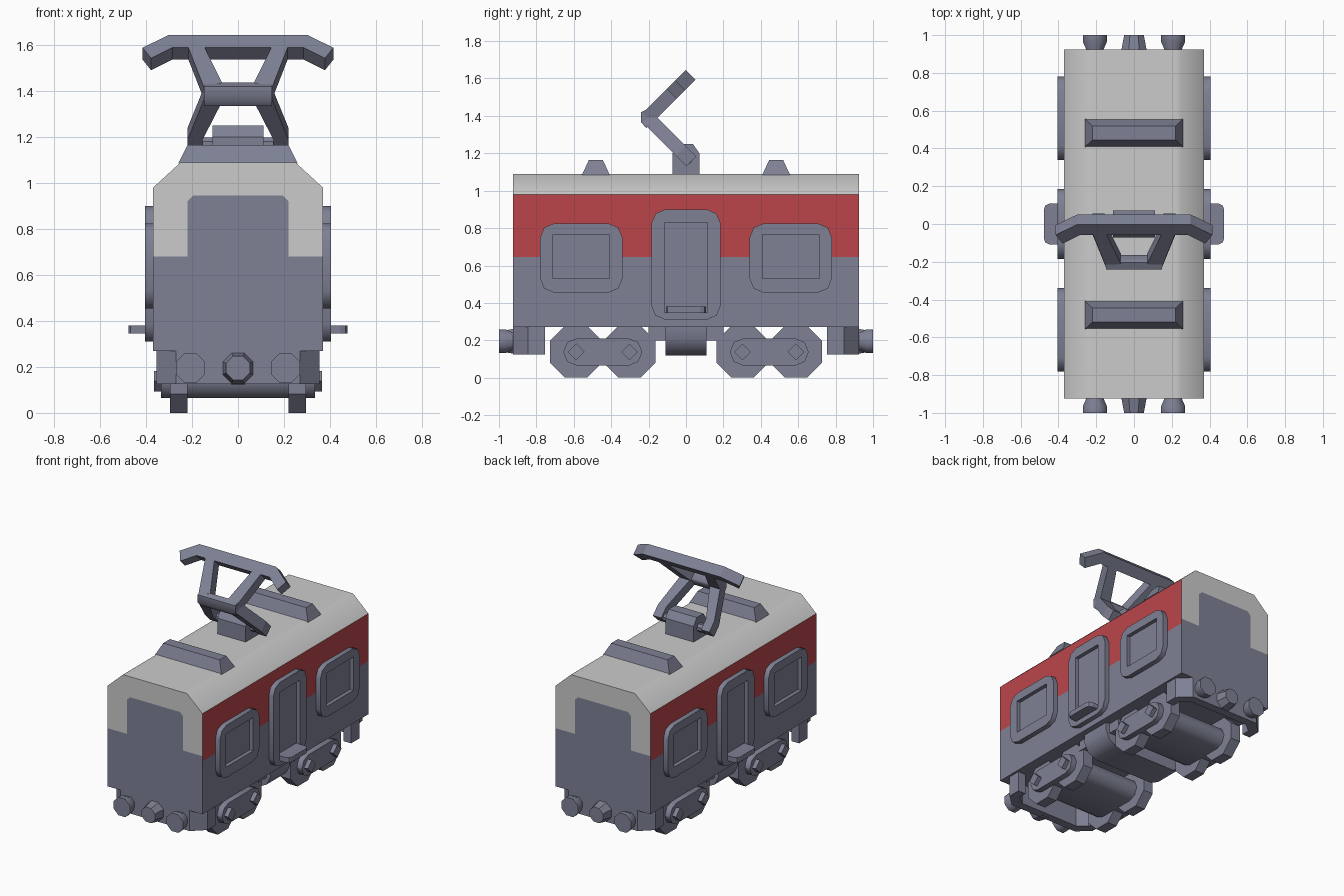
import bpy, bmesh, math
from mathutils import Vector

if "Cube" in bpy.data.objects:
    bpy.data.objects.remove(bpy.data.objects["Cube"])


def material(name, rgb):
    m = bpy.data.materials.new(name)
    m.diffuse_color = (*rgb, 1)
    m.use_nodes = True
    m.node_tree.nodes["Principled BSDF"].inputs["Base Color"].default_value = m.diffuse_color
    return m


SLATE = material("slate", (0.21, 0.22, 0.30))
GREY = material("light grey", (0.60, 0.60, 0.60))
RED = material("red", (0.50, 0.06, 0.07))

# Maps from (profile u, profile v, depth w) to model space
ALONG_X = lambda u, v, w: Vector((w, u, v))
ALONG_Y = lambda u, v, w: Vector((u, w, v))
ALONG_Z = lambda u, v, w: Vector((u, v, w))
R = math.sqrt(0.5)
ELBOW_Y, ELBOW_Z = -0.205, 1.39
UPPER = lambda u, s, w: Vector((u, ELBOW_Y + R * (s - w), ELBOW_Z + R * (s + w)))
LOWER = lambda u, s, w: Vector((u, ELBOW_Y + R * (s + w), ELBOW_Z + R * (w - s)))


def finish(name, bm, mats=(SLATE,), smooth=None):
    bmesh.ops.recalc_face_normals(bm, faces=bm.faces[:])
    me = bpy.data.meshes.new(name)
    bm.to_mesh(me)
    bm.free()
    for m in mats:
        me.materials.append(m)
    ob = bpy.data.objects.new(name, me)
    bpy.context.collection.objects.link(ob)
    if smooth:
        bpy.ops.object.select_all(action='DESELECT')
        ob.select_set(True)
        bpy.context.view_layer.objects.active = ob
        bpy.ops.object.shade_smooth_by_angle(angle=math.radians(smooth))
    return ob


def loft(name, rings, place, smooth=None):
    """Solid through matching rings [(points, depth), ...]."""
    bm = bmesh.new()
    loops = [[bm.verts.new(place(u, v, w)) for u, v in pts] for pts, w in rings]
    n = len(loops[0])
    for a, b in zip(loops, loops[1:]):
        for i in range(n):
            bm.faces.new((a[i], a[(i + 1) % n], b[(i + 1) % n], b[i]))
    bm.faces.new(loops[0])
    bm.faces.new(loops[-1])
    return finish(name, bm, smooth=smooth)


def prism(name, pts, w0, w1, place, smooth=None):
    return loft(name, [(pts, w0), (pts, w1)], place, smooth)


def circle(cu, cv, r, n, turn=0.5):
    return [(cu + r * math.cos((i + turn) * math.tau / n),
             cv + r * math.sin((i + turn) * math.tau / n)) for i in range(n)]


def rect(u0, u1, v0, v1):
    return [(u0, v0), (u1, v0), (u1, v1), (u0, v1)]


def rounded(u0, u1, v0, v1, r):
    pts = []
    for k, (cu, cv) in enumerate(((u1 - r, v1 - r), (u0 + r, v1 - r), (u0 + r, v0 + r), (u1 - r, v0 + r))):
        for j in range(3):
            a = (k + j / 2) * math.pi / 2
            pts.append((cu + r * math.cos(a), cv + r * math.sin(a)))
    return pts


def frame(name, outer, inner, w0, w1):
    """Side frame with a rectangular opening."""
    bm = bmesh.new()
    for pts in (outer, inner):
        vs = [bm.verts.new(ALONG_X(u, v, w0)) for u, v in pts]
        for i in range(len(vs)):
            bm.edges.new((vs[i], vs[(i + 1) % len(vs)]))
    bmesh.ops.triangle_fill(bm, use_beauty=True, edges=bm.edges[:])
    out = bmesh.ops.extrude_face_region(bm, geom=bm.faces[:])["geom"]
    bmesh.ops.translate(bm, vec=(w1 - w0, 0, 0),
                        verts=[g for g in out if isinstance(g, bmesh.types.BMVert)])
    return finish(name, bm, smooth=50)


def both(half):
    """Full symmetric outline from its +u half."""
    return half + [(-u, v) for u, v in reversed(half)]


# Body shell: slate below, red band, grey roof, painted ends
bm = bmesh.new()
profile = both([(0.37, 0.27), (0.37, 0.645), (0.37, 0.98), (0.25, 1.09)])
a, b = [[bm.verts.new((x, y, z)) for x, z in profile] for y in (-0.925, 0.925)]
n = len(profile)
for i in range(n):
    f = bm.faces.new((a[i], a[(i + 1) % n], b[(i + 1) % n], b[i]))
    z = f.calc_center_median().z
    f.material_index = 1 if z > 0.99 else 2 if z > 0.645 else 0
ends = bm.faces.layers.int.new("end")
for loop in (a, b):
    bm.faces.new(loop)[ends] = 1
cuts = [((0, 0, 0.68), (0, 0, 1)), ((0, 0, 0.945), (0, 0, 1)),
        ((0.22, 0, 0), (1, 0, 0)), ((-0.22, 0, 0), (1, 0, 0)),
        ((0.22, 0, 0.92), (1, 0, 1)), ((-0.22, 0, 0.92), (-1, 0, 1))]
for co, no in cuts:
    faces = [f for f in bm.faces if f[ends]]
    geom = set(faces)
    for f in faces:
        geom.update(f.edges, f.verts)
    bmesh.ops.bisect_plane(bm, geom=list(geom), plane_co=co, plane_no=no)
for f in bm.faces:
    if f[ends]:
        c = f.calc_center_median()
        x = abs(c.x)
        panel = x < 0.22 and c.z < 0.945 and x + c.z < 1.14
        f.material_index = 0 if c.z < 0.68 or panel else 1
finish("body", bm, (SLATE, GREY, RED), smooth=45)

# Side windows, doors and steps
for s, side in ((1, "right"), (-1, "left")):
    openings = [("rear_window", 0.56, 0.22, 0.455, 0.825, 0.15, 0.53, 0.765),
                ("front_window", -0.56, 0.22, 0.455, 0.825, 0.15, 0.53, 0.765),
                ("door", 0, 0.185, 0.31, 0.90, 0.115, 0.35, 0.83)]
    for part, y, h, z0, z1, ih, iz0, iz1 in openings:
        inner = rect(y - ih, y + ih, iz0, iz1)
        frame(f"{side}_{part}_frame", rounded(y - h, y + h, z0, z1, 0.075), inner, s * 0.365, s * 0.405)
        prism(f"{side}_{part}_pane", inner, s * 0.365, s * 0.378, ALONG_X)
    step = [(s * x, y) for x, y in rounded(0.33, 0.477, -0.108, 0.108, 0.03)]
    prism(f"{side}_step", step, 0.345, 0.38, ALONG_Z)

# Underframe and centre equipment box
prism("underframe", rect(-0.20, 0.20, 0.20, 0.28), -0.30, 0.30, ALONG_X)
prism("equipment_box", both([(0.33, 0.28), (0.33, 0.21), (0.30, 0.15), (0.24, 0.12)]),
      -0.11, 0.11, ALONG_Y, smooth=50)

# Bogies, wheels and axle bolts
for e, end in ((-1, "front"), (1, "rear")):
    cy = e * 0.445
    prism(f"{end}_bogie", rounded(cy - 0.21, cy + 0.21, 0.065, 0.21, 0.07), -0.335, 0.335, ALONG_X, smooth=50)
    for dy in (-0.143, 0.143):
        for s in (-1, 1):
            prism(f"{end}_wheel", circle(cy + dy, 0.14, 0.14 / math.cos(math.pi / 8), 8),
                  s * 0.22, s * 0.295, ALONG_X)
            prism(f"{end}_axle_bolt", circle(cy + dy, 0.138, 0.045, 4, 0), s * 0.33, s * 0.365, ALONG_X)

    # Buffer beam wrapping the end, with buffers and coupler
    half = [(0.355, 0.755), (0.355, 0.845), (0.27, 0.925)]
    inner = [(-0.23, 0.865), (-0.295, 0.815), (-0.295, 0.755)]
    beam = half + [(-x, y) for x, y in reversed(half)] + inner[::-1] + [(-x, y) for x, y in inner]
    prism(f"{end}_buffer_beam", [(x, e * y) for x, y in beam], 0.125, 0.275, ALONG_Z)
    for x in (-0.207, 0.207):
        loft(f"{end}_buffer", [(circle(x, 0.195, r, 8), e * y) for r, y in
                               ((0.05, 0.90), (0.05, 0.925), (0.069, 0.965), (0.069, 1.0))], ALONG_Y, smooth=50)
    loft(f"{end}_coupler", [(circle(0, 0.195, 0.077, 8), e * 0.90),
                            (circle(0, 0.195, 0.056, 8), e * 1.0)], ALONG_Y)

    # Roof box
    y = e * 0.482
    loft(f"{end}_roof_box", [(rect(-0.26, 0.26, y - 0.074, y + 0.074), 1.085),
                             (rect(-0.22, 0.22, y - 0.037, y + 0.037), 1.165)], ALONG_Z)

# Pantograph base and pivot
prism("pantograph_base", both([(0.072, 1.085), (0.072, 1.2), (0.037, 1.25)]), -0.11, 0.11, ALONG_X)
prism("pantograph_pivot", circle(0.005, 1.17, 0.03, 8), -0.16, 0.16, ALONG_X)

# Folding arms, elbow and contact bar
T = 0.037
for s in (-1, 1):
    prism("lower_arm", [(s * x, d) for x, d in ((0.148, 0), (0.22, 0.25), (0.22, 0.33), (0.155, 0.33), (0.155, 0.25), (0.075, 0.03))],
          -T, T, LOWER)
    prism("upper_arm", [(s * x, d) for x, d in ((0.148, 0), (0.22, 0.26), (0.15, 0.26), (0.07, 0.03))],
          -T, T, UPPER)
prism("elbow_bar", [(-0.24, 1.42), (-0.24, 1.365), (-0.212, 1.335), (-0.165, 1.385), (-0.165, 1.4), (-0.205, 1.437)],
      -0.147, 0.147, ALONG_X, smooth=50)
prism("contact_bar", both([(0.285, 0.246), (0.378, 0.18), (0.415, 0.245), (0.30, 0.324)]), -T, T, UPPER)
